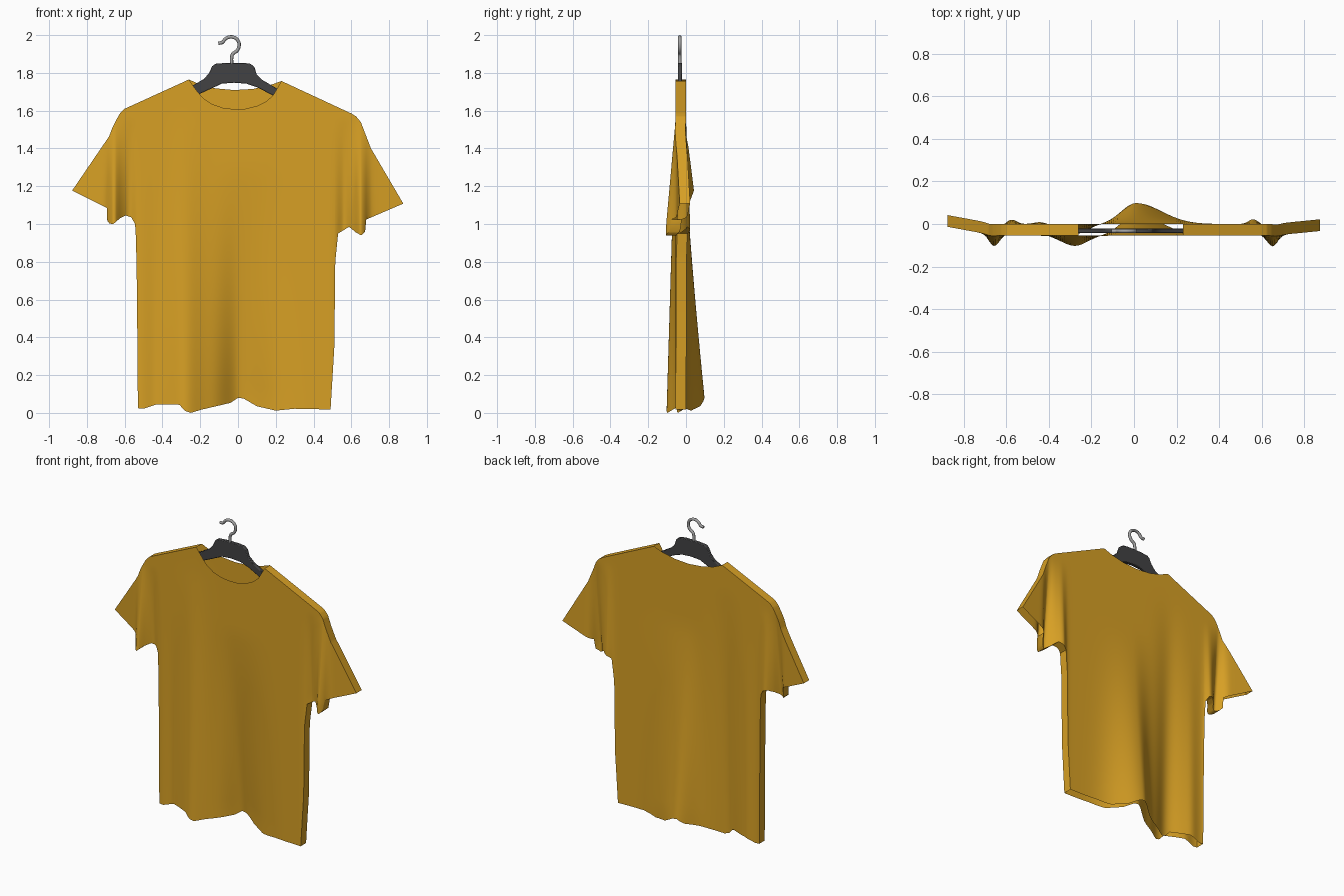
import bpy, bmesh, math

if "Cube" in bpy.data.objects:
    bpy.data.objects.remove(bpy.data.objects["Cube"])


def material(name, rgb):
    m = bpy.data.materials.new(name)
    m.diffuse_color = (*rgb, 1)
    m.use_nodes = True
    m.node_tree.nodes["Principled BSDF"].inputs["Base Color"].default_value = m.diffuse_color
    return m


GOLD = material("golden cloth", (0.68, 0.35, 0.018))
DARK = material("dark plastic", (0.055, 0.055, 0.057))
STEEL = material("grey metal", (0.36, 0.36, 0.36))


def interp(pts, x):
    if x <= pts[0][0]:
        return pts[0][1]
    for (x0, z0), (x1, z1) in zip(pts, pts[1:]):
        if x <= x1:
            return z0 + (z1 - z0) * (x - x0) / (x1 - x0)
    return pts[-1][1]


def finish(bm, name, mat, angle):
    bmesh.ops.recalc_face_normals(bm, faces=bm.faces[:])
    me = bpy.data.meshes.new(name)
    bm.to_mesh(me)
    bm.free()
    me.materials.append(mat)
    ob = bpy.data.objects.new(name, me)
    bpy.context.collection.objects.link(ob)
    bpy.context.view_layer.objects.active = ob
    ob.select_set(True)
    bpy.ops.object.shade_smooth_by_angle(angle=math.radians(angle))
    ob.select_set(False)
    return ob


# Shirt outline: shoulders and sleeve tops, two necklines, hem and sleeve undersides
left_top = [(-.878, 1.177), (-.683, 1.463), (-.665, 1.51), (-.646, 1.548), (-.625, 1.585),
            (-.6, 1.61), (-.26, 1.765)]
right_top = [(.23, 1.757), (.6, 1.585), (.625, 1.57), (.65, 1.54), (.704, 1.40), (.875, 1.108)]
front_neck = [(-.24, 1.735), (-.21, 1.695), (-.18, 1.663), (-.14, 1.636), (-.08, 1.615),
              (-.02, 1.608), (.04, 1.61), (.1, 1.625), (.15, 1.65), (.185, 1.68), (.21, 1.722)]
back_neck = [(-.2, 1.738), (-.12, 1.718), (-.02, 1.709), (.08, 1.715), (.17, 1.735)]
front_top = left_top + front_neck + right_top
back_top = left_top + back_neck + right_top
bottom = [(-.878, 1.177), (-.694, 1.085), (-.692, 1.015), (-.68, 1.002), (-.66, 1.0),
          (-.625, 1.03), (-.595, 1.045), (-.565, 1.035), (-.545, 1.0), (-.54, .92),
          (-.535, .65), (-.53, .025), (-.5, .022), (-.43, .045), (-.31, .043), (-.28, .01),
          (-.25, 0), (-.19, .018), (-.04, .053), (0, .08), (.03, .076), (.1, .035),
          (.2, .012), (.3, .022), (.49, .018), (.51, .35), (.515, .8), (.53, .95),
          (.555, .965), (.588, .985), (.625, .955), (.652, .94), (.673, .96), (.679, 1.024),
          (.875, 1.108)]


def bump(x, x0, s0, s1):
    return math.exp(-.5 * ((x - x0) / (s0 if x < x0 else s1)) ** 2)


def ramp(z, high, low, power=1.0):
    return min(1, max(0, (high - z) / (high - low))) ** power


# Drape: folds that deepen downwards
def drape(x, z):
    y = .098 * bump(x, .01, .07, .12) * ramp(z, 1.3, .08, 1.25)
    y -= .048 * bump(x, -.28, .06, .06) * ramp(z, 1.6, 0)
    y += .01 * bump(x, -.44, .03, .03) * ramp(z, 1.3, 0)
    s = ramp(z, 1.55, 1.0)
    for c in (-.658, .652):
        y -= .05 * bump(x, c, .024, .024) * s
    for c in (-.575, .56):
        y += .022 * bump(x, c, .022, .022) * s
    y += .042 * max(0, (-x - .65) / .228) + .022 * max(0, (x - .65) / .225)
    return y


xs = {round(p[0], 4) for p in front_top + back_top + bottom}
for i in range(-87, 88):
    x = round(i * .01, 4)
    if min(abs(x - k) for k in xs) > .004:
        xs.add(x)
xs = sorted(xs)
ROWS, HALF = 28, .0275
bm = bmesh.new()


def panel(top, side):
    cols = []
    for x in xs:
        lo, hi = interp(bottom, x), interp(top, x)
        col = []
        for r in range(ROWS + 1):
            z = lo + (hi - lo) * r / ROWS
            col.append(bm.verts.new((x, -HALF + side * HALF + drape(x, z), z)))
        cols.append(col)
    for a, b in zip(cols, cols[1:]):
        for r in range(ROWS):
            bm.faces.new((a[r], b[r], b[r + 1], a[r + 1]))
    return cols


F, B = panel(front_top, -1), panel(back_top, 1)
# Seam strips join front and back; neck, cuffs and hem stay open
for i in range(len(xs) - 1):
    m = (xs[i] + xs[i + 1]) / 2
    if m < -.26 or m > .23:
        bm.faces.new((F[i][-1], F[i + 1][-1], B[i + 1][-1], B[i][-1]))
    if -.694 < m < -.53 or .49 < m < .679:
        bm.faces.new((F[i][0], F[i + 1][0], B[i + 1][0], B[i][0]))
bmesh.ops.remove_doubles(bm, verts=bm.verts[:], dist=.0001)
finish(bm, "shirt", GOLD, 50)

# Hanger body: flat profile with arms running under the shoulders
profile = [(-.137, 1.835), (-.12, 1.848), (-.06, 1.853), (.03, 1.853), (.065, 1.848),
           (.086, 1.833), (.1, 1.79), (.13, 1.762), (.21, 1.715), (.5, 1.57), (.49, 1.53),
           (.195, 1.675), (.105, 1.722), (.045, 1.743), (-.02, 1.748), (-.085, 1.743),
           (-.2, 1.69), (-.53, 1.54), (-.54, 1.58), (-.24, 1.733), (-.18, 1.768), (-.153, 1.8)]
bm = bmesh.new()
face = bm.faces.new([bm.verts.new((x, -.042, z)) for x, z in profile])
ext = bmesh.ops.extrude_face_region(bm, geom=[face])
bmesh.ops.translate(bm, vec=(0, .022, 0),
                    verts=[g for g in ext["geom"] if isinstance(g, bmesh.types.BMVert)])
hanger = finish(bm, "hanger", DARK, 40)
bev = hanger.modifiers.new("soft edges", "BEVEL")
bev.width, bev.segments = .004, 2

# Metal hook
path = [(-.033, 1.84), (-.033, 1.885), (-.028, 1.9), (-.005, 1.918), (.006, 1.945),
        (0, 1.971), (-.02, 1.987), (-.045, 1.99), (-.068, 1.979), (-.082, 1.962), (-.104, 1.957)]
cu = bpy.data.curves.new("hook", "CURVE")
cu.dimensions = "3D"
cu.bevel_depth, cu.bevel_resolution, cu.use_fill_caps = .009, 3, True
cu.resolution_u = 4
sp = cu.splines.new("BEZIER")
sp.bezier_points.add(len(path) - 1)
for p, (x, z) in zip(sp.bezier_points, path):
    p.co = (x, -.033, z)
    p.handle_left_type = p.handle_right_type = "AUTO"
cu.materials.append(STEEL)
bpy.context.collection.objects.link(bpy.data.objects.new("hook", cu))
